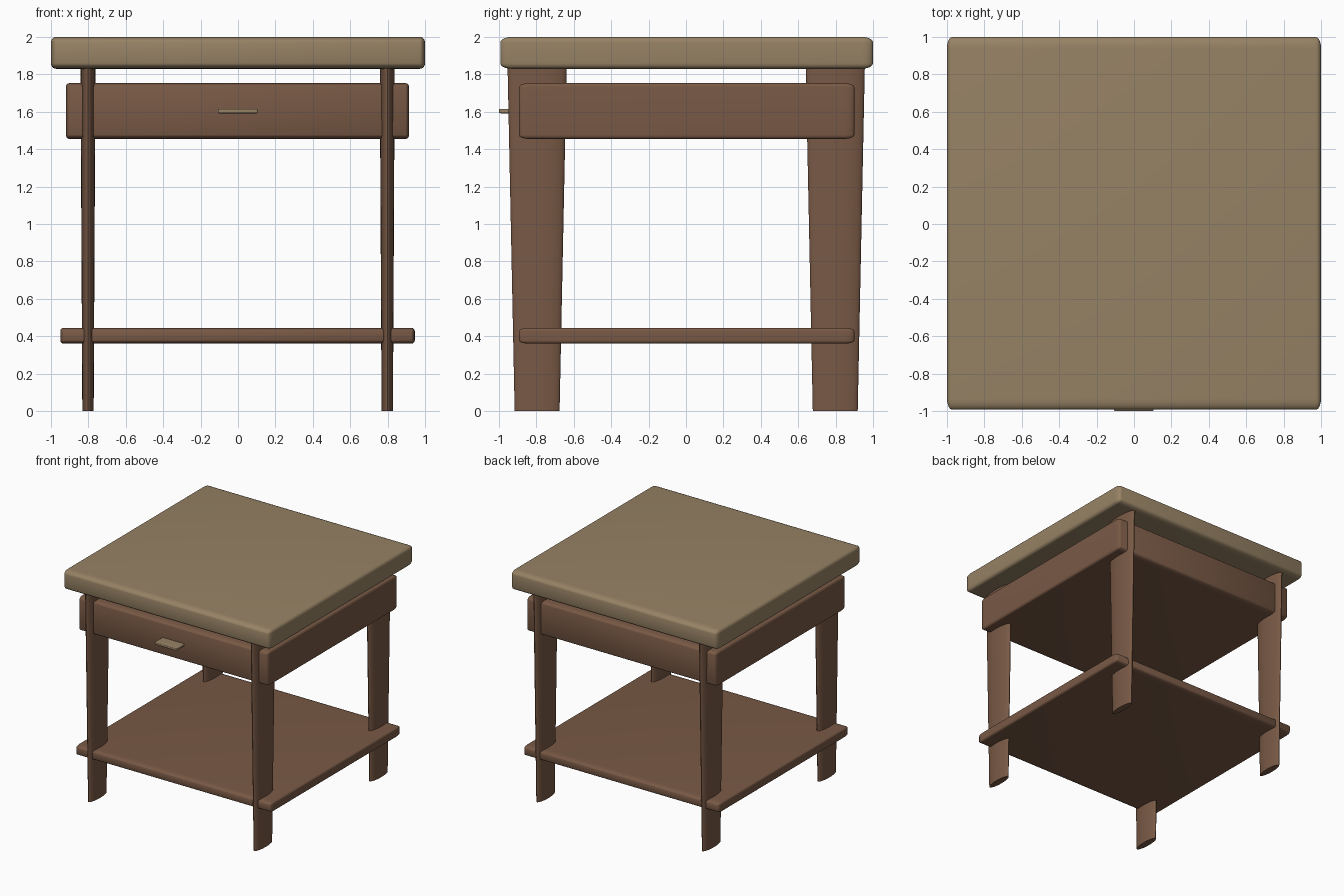
import bpy
import bmesh
from math import radians
from mathutils import Matrix, Vector

if "Cube" in bpy.data.objects:
    bpy.data.objects.remove(bpy.data.objects["Cube"])


def material(name, color):
    m = bpy.data.materials.new(name)
    m.diffuse_color = (*color, 1)
    m.use_nodes = True
    m.node_tree.nodes["Principled BSDF"].inputs["Base Color"].default_value = m.diffuse_color
    return m


tan = material("light_wood", (0.31, 0.225, 0.13))
brown = material("brown_wood", (0.19, 0.10, 0.06))


def finish(bm, name, mat):
    mesh = bpy.data.meshes.new(name)
    bm.to_mesh(mesh)
    bm.free()
    obj = bpy.data.objects.new(name, mesh)
    bpy.context.collection.objects.link(obj)
    mesh.materials.append(mat)
    bpy.ops.object.select_all(action='DESELECT')
    obj.select_set(True)
    bpy.context.view_layer.objects.active = obj
    bpy.ops.object.shade_smooth_by_angle(angle=radians(35))
    return obj


def rounded_slab(name, lo, hi, radii, mat):
    """Box with edges rounded by a different radius along each axis."""
    lo, hi, r = Vector(lo), Vector(hi), Vector(radii)
    size = hi - lo
    bm = bmesh.new()
    bmesh.ops.create_cube(bm, size=1)
    # round with unit radius, then scale so each axis gets its own radius
    bmesh.ops.scale(bm, vec=[s / k for s, k in zip(size, r)], verts=bm.verts)
    bmesh.ops.bevel(bm, geom=bm.edges[:], offset=1, segments=5, profile=0.5,
                    affect='EDGES', clamp_overlap=True)
    bmesh.ops.scale(bm, vec=r, verts=bm.verts)
    bmesh.ops.translate(bm, vec=(lo + hi) / 2, verts=bm.verts)
    return finish(bm, name, mat)


def tapered_leg(name, x, y):
    """Oval leg, wider at the top."""
    height = 1.84
    bm = bmesh.new()
    bmesh.ops.create_cone(bm, cap_ends=True, segments=32, radius1=0.76, radius2=1,
                          depth=height, matrix=Matrix.Translation((0, 0, height / 2)))
    bmesh.ops.scale(bm, vec=(0.04, 0.158, 1), verts=bm.verts)
    bmesh.ops.translate(bm, vec=(x, y, 0), verts=bm.verts)
    return finish(bm, name, brown)


# Table top, drawer box, lower shelf
rounded_slab("table_top", (-1, -0.993, 1.83), (1, 1, 2), (0.028, 0.06, 0.03), tan)
rounded_slab("drawer_box", (-0.92, -0.893, 1.455), (0.915, 0.90, 1.753), (0.018, 0.055, 0.022), brown)
rounded_slab("lower_shelf", (-0.95, -0.893, 0.36), (0.945, 0.90, 0.445), (0.018, 0.055, 0.018), brown)

# Drawer pull
rounded_slab("drawer_pull", (-0.108, -1, 1.592), (0.105, -0.88, 1.616), (0.008, 0.008, 0.006), tan)

# Four legs
for side, x in (("left", -0.802), ("right", 0.798)):
    for end, y in (("front", -0.796), ("back", 0.798)):
        tapered_leg(f"{end}_{side}_leg", x, y)
